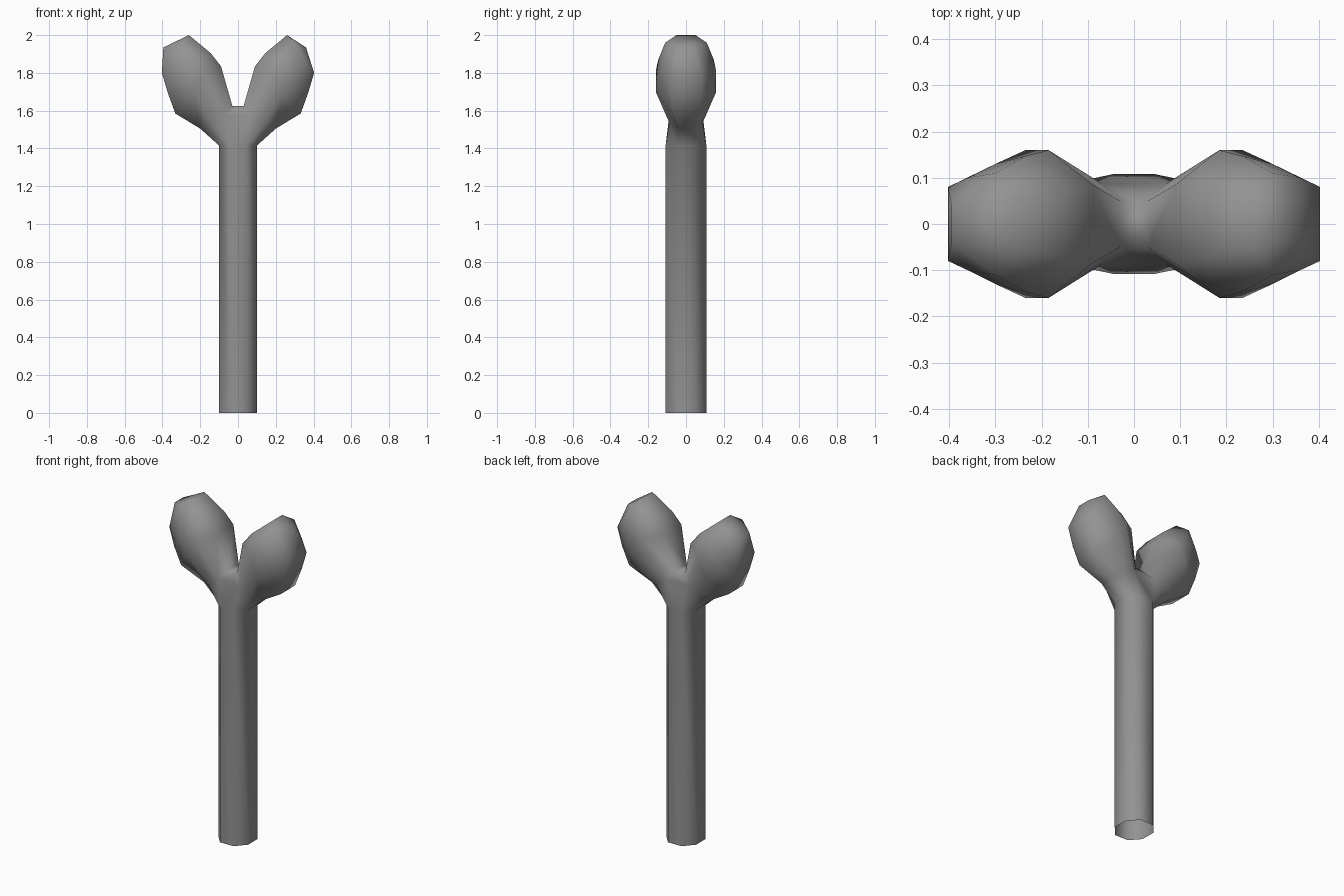
import bpy, bmesh

cube = bpy.data.objects.get("Cube")
if cube:
    bpy.data.objects.remove(cube, do_unlink=True)

GREY = (0.29, 0.29, 0.29, 1)
mat = bpy.data.materials.new("plain grey")
mat.use_nodes = True
mat.diffuse_color = GREY
mat.node_tree.nodes["Principled BSDF"].inputs["Base Color"].default_value = GREY

bm = bmesh.new()


def ring(half, side=1):
    """Closed eight-sided loop from four (x, half depth, z) points, inner to outer."""
    back = [(side * x, y, z) for x, y, z in half]
    front = [(side * x, -y, z) for x, y, z in reversed(half)]
    return [bm.verts.new(p) for p in back + front]


def bridge(a, b):
    for i in range(8):
        j = (i + 1) % 8
        bm.faces.new((a[i], a[j], b[j], b[i]))


# Open eight-sided shaft
def shaft_ring(z):
    return ring([(-0.1, 0.045, z), (-0.045, 0.108, z), (0.045, 0.108, z), (0.1, 0.045, z)])


shaft_top = shaft_ring(1.415)
bridge(shaft_ring(0), shaft_top)

# Bulbous branch sections, from neck to tip
SECTIONS = [
    [(0.03, 0.05, 1.625), (0.07, 0.088, 1.58), (0.14, 0.088, 1.535), (0.2, 0.04, 1.505)],
    [(0.09, 0.085, 1.835), (0.185, 0.16, 1.81), (0.235, 0.16, 1.70), (0.332, 0.07, 1.585)],
    [(0.145, 0.075, 1.905), (0.235, 0.147, 1.87), (0.30, 0.13, 1.78), (0.37, 0.08, 1.69)],
    [(0.26, 0.05, 2.0), (0.30, 0.11, 1.96), (0.36, 0.10, 1.86), (0.403, 0.08, 1.80)],
]
necks = {}
for side, tip_x in ((1, 0.36), (-1, 0.395)):
    tip = [(tip_x, 0.04, 1.935)] * 4
    rings = [ring(s, side) for s in SECTIONS + [tip]]
    for a, b in zip(rings, rings[1:]):
        bridge(a, b)
    necks[side] = rings[0]

# Fork joining the shaft to both necks
r, l, t = necks[1], necks[-1], shaft_top
bm.faces.new((r[0], l[0], l[7], r[7]))
for inner, mid, mid_out, outer, sl, sr, el, er in (
        (0, 1, 2, 3, 1, 2, 0, 3), (7, 6, 5, 4, 6, 5, 7, 4)):
    bm.faces.new((r[inner], l[inner], l[mid], r[mid]))
    bm.faces.new((r[mid], l[mid], t[sl], t[sr]))
    for neck, s, e in ((r, sr, er), (l, sl, el)):
        bm.faces.new((neck[mid], neck[mid_out], t[s]))
        bm.faces.new((neck[mid_out], neck[outer], t[e], t[s]))
bm.faces.new((t[3], t[4], r[4], r[3]))
bm.faces.new((t[0], t[7], l[4], l[3]))

bmesh.ops.remove_doubles(bm, verts=bm.verts[:], dist=0.0005)
bmesh.ops.recalc_face_normals(bm, faces=bm.faces[:])
for f in bm.faces:
    f.smooth = True

mesh = bpy.data.meshes.new("forked_post")
bm.to_mesh(mesh)
bm.free()
mesh.materials.append(mat)
post = bpy.data.objects.new("forked_post", mesh)
bpy.context.collection.objects.link(post)
